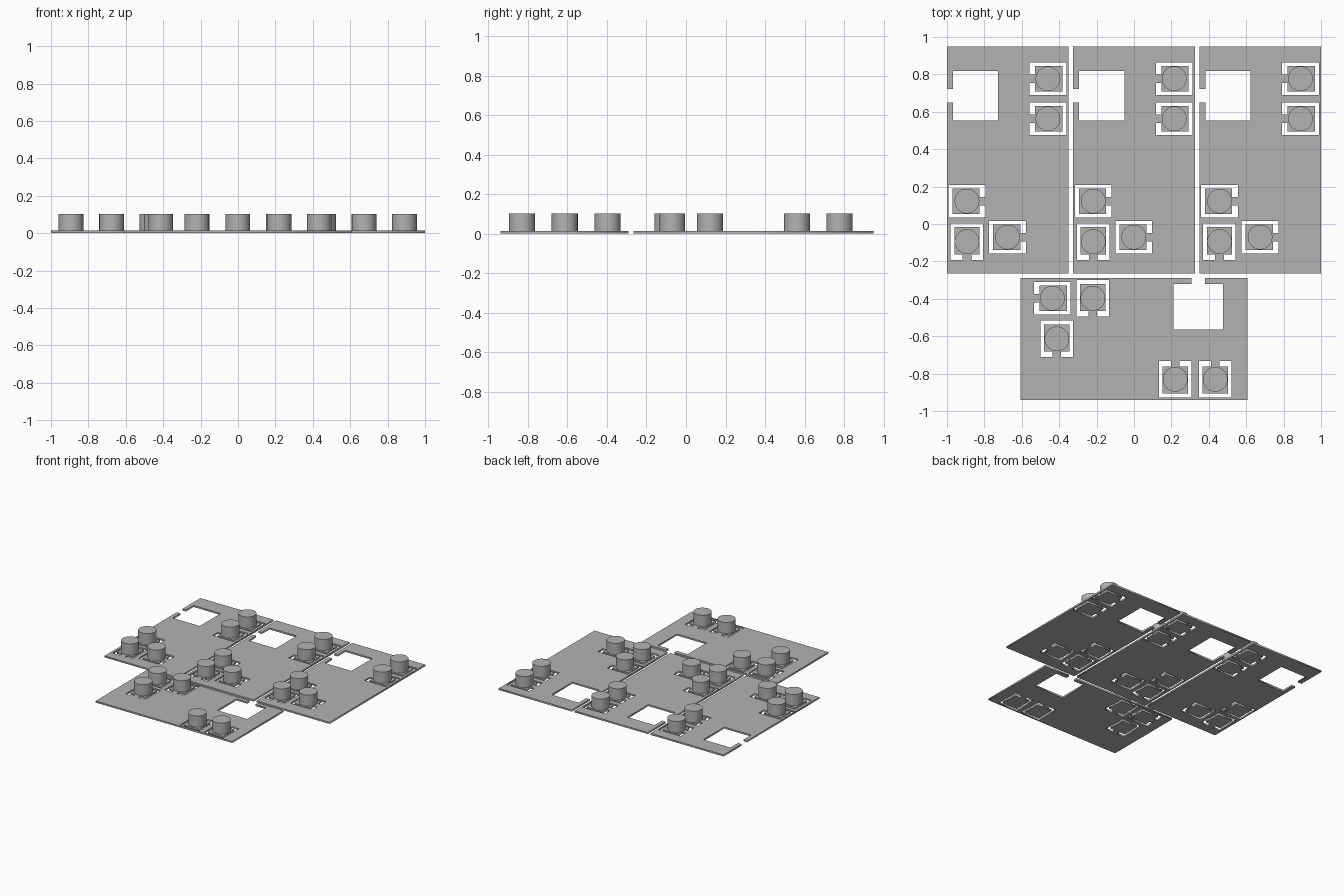
import bpy
from math import pi, cos, sin
from mathutils import Matrix

cube = bpy.data.objects.get("Cube")
if cube:
    bpy.data.objects.remove(cube)

THICK, TOP, RADIUS = 0.013, 0.102, 0.066
HALF_W, HALF_L = 0.325, 0.6075

grey = bpy.data.materials.new("plain grey")
grey.use_nodes = True
grey.diffuse_color = (0.45, 0.45, 0.45, 1)
grey.node_tree.nodes["Principled BSDF"].inputs["Base Color"].default_value = grey.diffuse_color

# Button centres within a panel, and the direction of each hinge tab
BUTTONS = [(0.215, 0.4345, pi), (0.215, 0.22, pi), (-0.218, -0.22, 0),
           (-0.218, -0.4365, -pi / 2), (-0.001, -0.4125, 0)]


def panel_outline():
    """Rectangle with a square window that opens through the left edge."""
    x0, x1, y0, y1, n0, n1 = -0.293, -0.052, 0.2105, 0.4755, 0.3075, 0.3795
    return [(-HALF_W, -HALF_L), (HALF_W, -HALF_L), (HALF_W, HALF_L), (-HALF_W, HALF_L),
            (-HALF_W, n1), (x0, n1), (x0, y1), (x1, y1),
            (x1, y0), (x0, y0), (x0, n0), (-HALF_W, n0)]


def slot_outline(cx, cy, angle):
    """C-shaped slot around a button, left open at its hinge tab."""
    length, width, tab = 0.098, 0.087, 0.023
    near, far, side = 0.068, 0.077, 0.068
    upper = [(near, tab), (length, tab), (length, width), (-length, width)]
    inner = [(-far, side), (near, side)]
    pts = upper + [(x, -y) for x, y in reversed(upper)]
    pts += [(x, -y) for x, y in reversed(inner)] + inner
    c, s = cos(angle), sin(angle)
    return [(cx + x * c - y * s, cy + x * s + y * c) for x, y in pts]


def add_panel(name, x, y, turn):
    # Flat plate, cut by the slots
    curve = bpy.data.curves.new(name, "CURVE")
    curve.dimensions = "2D"
    curve.fill_mode = "BOTH"
    curve.extrude = THICK / 2
    for pts in [panel_outline()] + [slot_outline(*b) for b in BUTTONS]:
        spline = curve.splines.new("POLY")
        spline.points.add(len(pts) - 1)
        for p, (px, py) in zip(spline.points, pts):
            p.co = (px, py, 0, 1)
        spline.use_cyclic_u = True
    curve.materials.append(grey)
    plate = bpy.data.objects.new(name, curve)
    bpy.context.collection.objects.link(plate)
    plate.location = (x, y, THICK / 2)
    plate.rotation_euler.z = turn
    bpy.ops.object.select_all(action="DESELECT")
    plate.select_set(True)
    bpy.context.view_layer.objects.active = plate
    bpy.ops.object.convert(target="MESH")

    # Round buttons on the hinged tabs
    place = Matrix.Translation((x, y, 0)) @ Matrix.Rotation(turn, 4, "Z")
    for i, (bx, by, _) in enumerate(BUTTONS):
        spot = place @ Matrix.Translation((bx, by, (TOP + THICK) / 2))
        bpy.ops.mesh.primitive_cylinder_add(vertices=48, radius=RADIUS, depth=TOP - THICK,
                                            location=spot.translation)
        button = bpy.context.object
        button.name = f"{name}_button_{i + 1}"
        button.data.materials.append(grey)
        bpy.ops.object.shade_smooth_by_angle()


# Three upright panels in a row and one turned sideways in front
for name, x in (("right_panel", -0.675), ("middle_panel", 0), ("left_panel", 0.675)):
    add_panel(name, x, 0.3425, 0)
add_panel("front_panel", 0, -0.615, -pi / 2)
